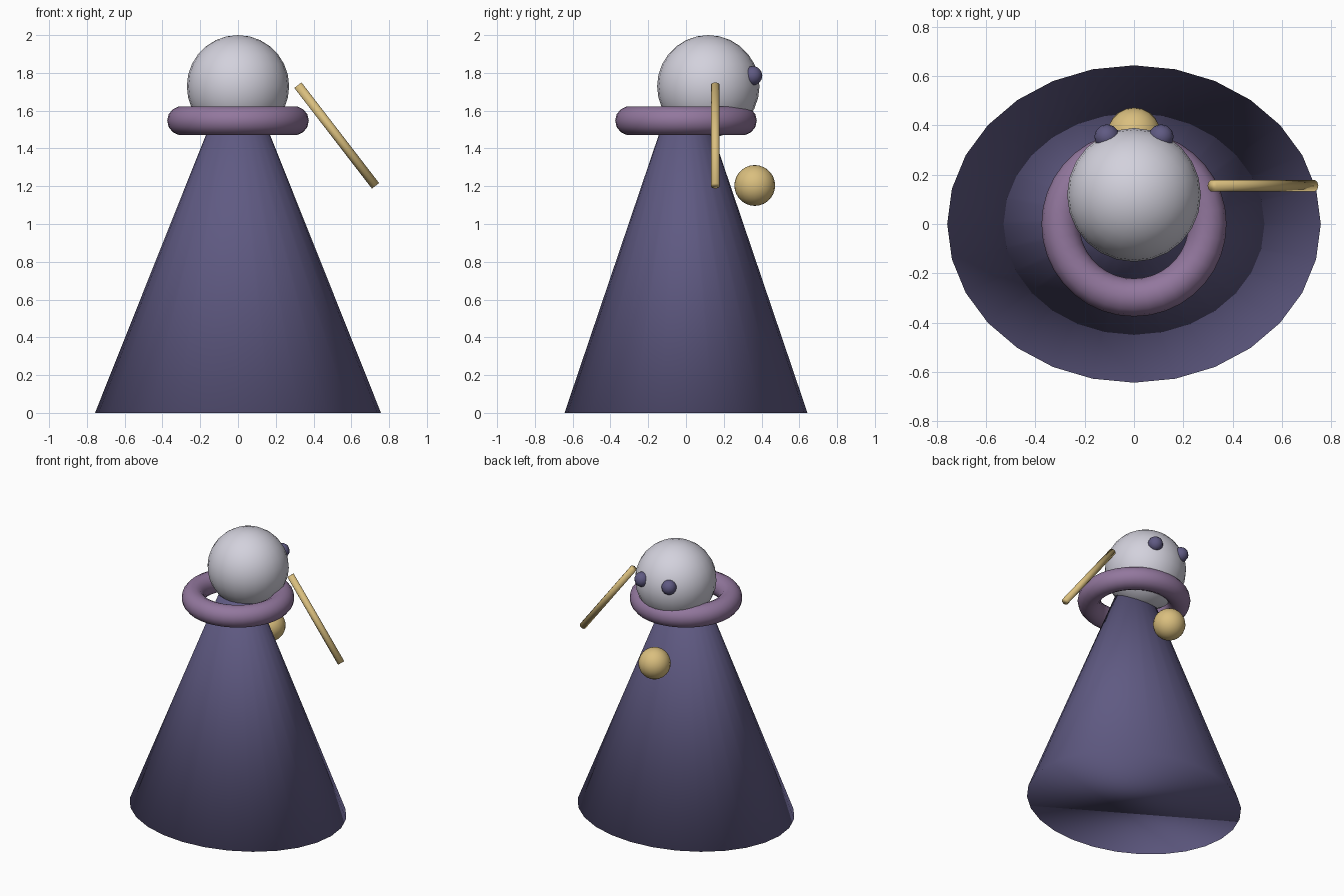
import bpy
from mathutils import Vector

cube = bpy.data.objects.get("Cube")
if cube:
    bpy.data.objects.remove(cube, do_unlink=True)


def material(name, rgb):
    mat = bpy.data.materials.new(name)
    mat.use_nodes = True
    mat.diffuse_color = (*rgb, 1)
    mat.node_tree.nodes["Principled BSDF"].inputs["Base Color"].default_value = (*rgb, 1)
    return mat


indigo = material("indigo", (0.115, 0.102, 0.225))
mauve = material("mauve", (0.29, 0.185, 0.34))
pale = material("pale grey", (0.65, 0.64, 0.72))
gold = material("gold", (0.70, 0.52, 0.21))


def finish(name, mat):
    """Name, colour and smooth the newest object."""
    obj = bpy.context.object
    obj.name = name
    obj.data.materials.append(mat)
    bpy.ops.object.shade_smooth()
    return obj


def ball(name, mat, radius, centre, segments, rings):
    bpy.ops.mesh.primitive_uv_sphere_add(
        segments=segments, ring_count=rings, radius=radius, location=centre)
    return finish(name, mat)


# Robe: an oval cone with closed ends
robe_height = 1.55
bpy.ops.mesh.primitive_cone_add(
    vertices=28, radius1=1, radius2=0.183, depth=robe_height,
    location=(0, 0, robe_height / 2))
robe = finish("robe", indigo)
robe.scale = (0.757, 0.643, 1)

# Collar ring
bpy.ops.mesh.primitive_torus_add(
    major_segments=36, minor_segments=14, major_radius=0.298,
    minor_radius=0.077, location=(0, 0, 1.547))
finish("collar", mauve)

# Head, eyes and round pendant
ball("head", pale, 0.271, (0, 0.118, 1.729), 24, 14)
for side, x in (("left", 0.11), ("right", -0.11)):
    ball(side + "_eye", indigo, 0.051, (x, 0.353, 1.785), 12, 8)
ball("pendant", gold, 0.108, (0, 0.364, 1.204), 20, 14)

# Slanted staff on the left
top, bottom = Vector((0.317, 0.155, 1.735)), Vector((0.728, 0.155, 1.202))
bpy.ops.mesh.primitive_cylinder_add(
    vertices=10, radius=0.024, depth=(top - bottom).length,
    location=(top + bottom) / 2)
staff = finish("staff", gold)
staff.rotation_euler = (top - bottom).to_track_quat("Z", "Y").to_euler()
